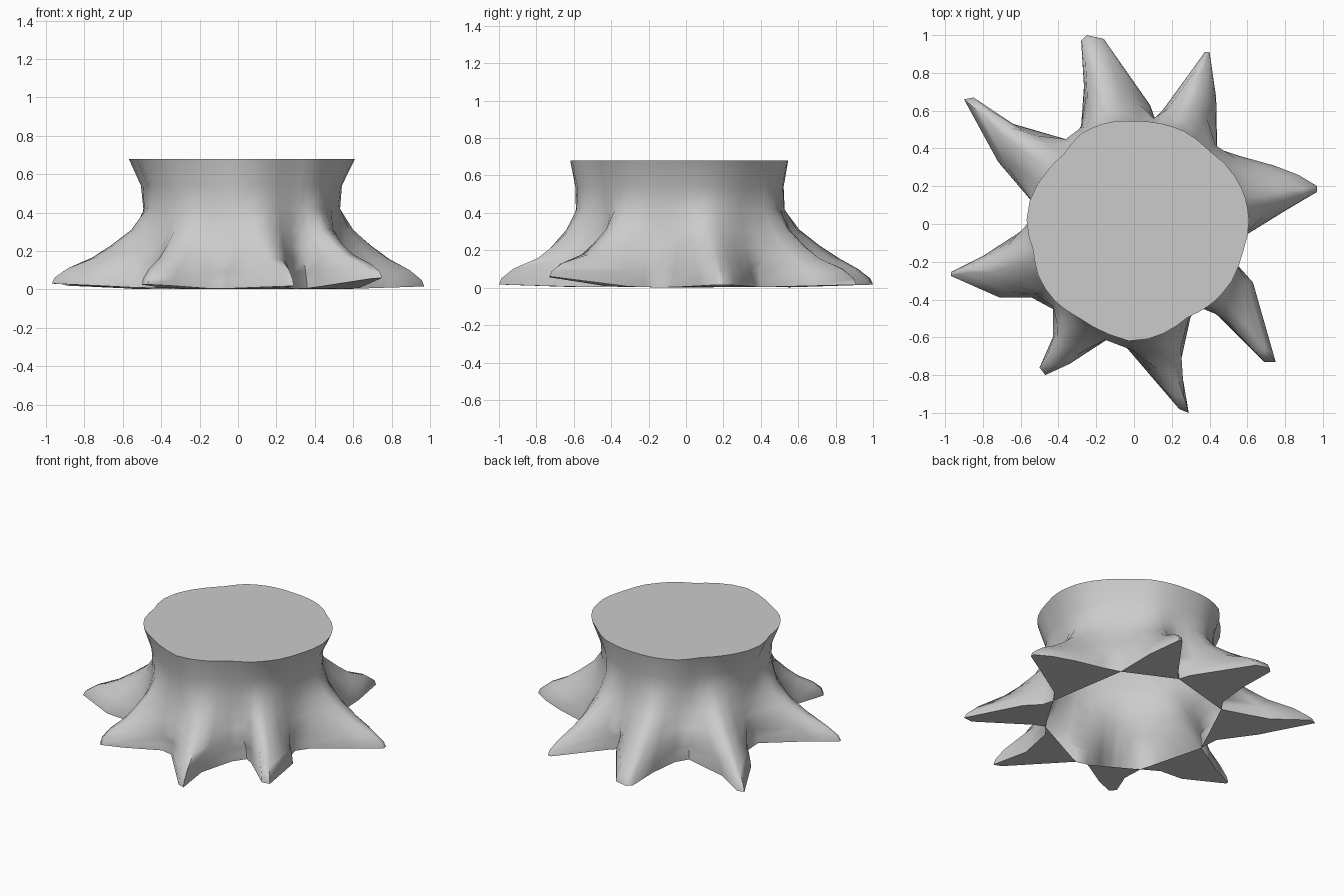
import bpy, bmesh, math

if "Cube" in bpy.data.objects:
    bpy.data.objects.remove(bpy.data.objects["Cube"])

# Ground outline of the roots, counter-clockwise
outline = [
    (.80, .07), (.97, .17), (.97, .20), (.87, .26), (.74, .31), (.56, .36), (.44, .40),
    (.435, .67), (.40, .91), (.375, .91), (.15, .60), (.11, .56), (.085, .63),
    (-.16, .98), (-.25, 1.0), (-.28, .97), (-.265, .73), (-.28, .52), (-.33, .44),
    (-.64, .53), (-.85, .67), (-.90, .66), (-.72, .33), (-.55, .13), (-.54, .0),
    (-.80, -.17), (-.97, -.255), (-.97, -.275), (-.71, -.39), (-.54, -.39), (-.43, -.45),
    (-.43, -.60), (-.50, -.76), (-.47, -.80), (-.34, -.74), (-.14, -.61), (-.06, -.63),
    (.24, -.98), (.29, -1.0), (.245, -.74), (.30, -.49), (.36, -.42),
    (.42, -.46), (.69, -.73), (.75, -.73), (.63, -.31), (.55, -.22), (.53, -.14), (.59, -.06)]
# First and last outline point of each root
roots = [(47, 55), (6, 11), (11, 18), (18, 24), (24, 30), (30, 35), (36, 41), (41, 47)]
# Radius of the cut top, every 15 degrees
top_radii = [.61, .605, .585, .555, .56, .55, .545, .555, .555, .525, .54, .565,
             .57, .55, .58, .585, .575, .595, .625, .60, .57, .59, .60, .595]
n = len(outline)


def top_radius(a):
    t = (math.degrees(a) / 15) % 24
    i = int(t) % 24
    return top_radii[i] + (top_radii[(i + 1) % 24] - top_radii[i]) * (t - int(t))


def smooth_points(pts):
    return [tuple((pts[i - 1][k] + 2 * pts[i][k] + pts[(i + 1) % n][k]) / 4 for k in (0, 1))
            for i in range(n)]


def tip_height(x, y):
    if x > .3 and y < -.4:
        return .055
    return .03 if x < -.3 and y < .5 else .016


# Matching angles on the trunk, evened out so each root spreads at its base
angles = []
for x, y in outline:
    a = math.atan2(y, x)
    while angles and a < angles[-1] - math.pi:
        a += 2 * math.pi
    angles.append(a)
for _ in range(4):
    ext = [angles[-1] - 2 * math.pi] + angles + [angles[0] + 2 * math.pi]
    angles = [(ext[i] + 2 * ext[i + 1] + ext[i + 2]) / 4 for i in range(n)]

# Levels: height, root spread, amount of waist narrowing
levels = [(0, 1, 1), (.035, .97, 1), (.09, .83, 1), (.15, .64, 1), (.22, .43, 1),
          (.31, .20, 1), (.42, .03, 1), (.54, 0, .8), (.68, 0, 0)]

bm = bmesh.new()
rings = []
soft = smooth_points(outline)
for z, spread, waist in levels:
    ring = []
    for (x0, y0), (x, y), a in zip(outline, soft if z > .1 else outline, angles):
        r = top_radius(a) * (1 - waist * (.14 - .085 * math.sin(a) ** 2))
        tip = max(0, math.hypot(x0, y0) - .5) * 2
        lift = tip_height(x0, y0) * tip * max(0, 1 - z / .3)
        ring.append(bm.verts.new((r * math.cos(a) * (1 - spread) + x * spread,
                                  r * math.sin(a) * (1 - spread) + y * spread, z + lift)))
    rings.append(ring)
for lo, hi in zip(rings, rings[1:]):
    for i in range(n):
        j = (i + 1) % n
        bm.faces.new((lo[i], lo[j], hi[j], hi[i]))

# Root undersides; the middle of the trunk stays open below
for first, last in roots:
    bm.faces.new([rings[0][i % n] for i in range(last, first - 1, -1)])

# Cut top as a fan
centre = bm.verts.new((0, 0, .68))
for i in range(n):
    bm.faces.new((rings[-1][i], rings[-1][(i + 1) % n], centre))

mesh = bpy.data.meshes.new("tree_stump")
bm.to_mesh(mesh)
bm.free()
stump = bpy.data.objects.new("tree_stump", mesh)
bpy.context.collection.objects.link(stump)
bpy.context.view_layer.objects.active = stump
stump.select_set(True)
bpy.ops.object.shade_smooth_by_angle(angle=math.radians(70))
